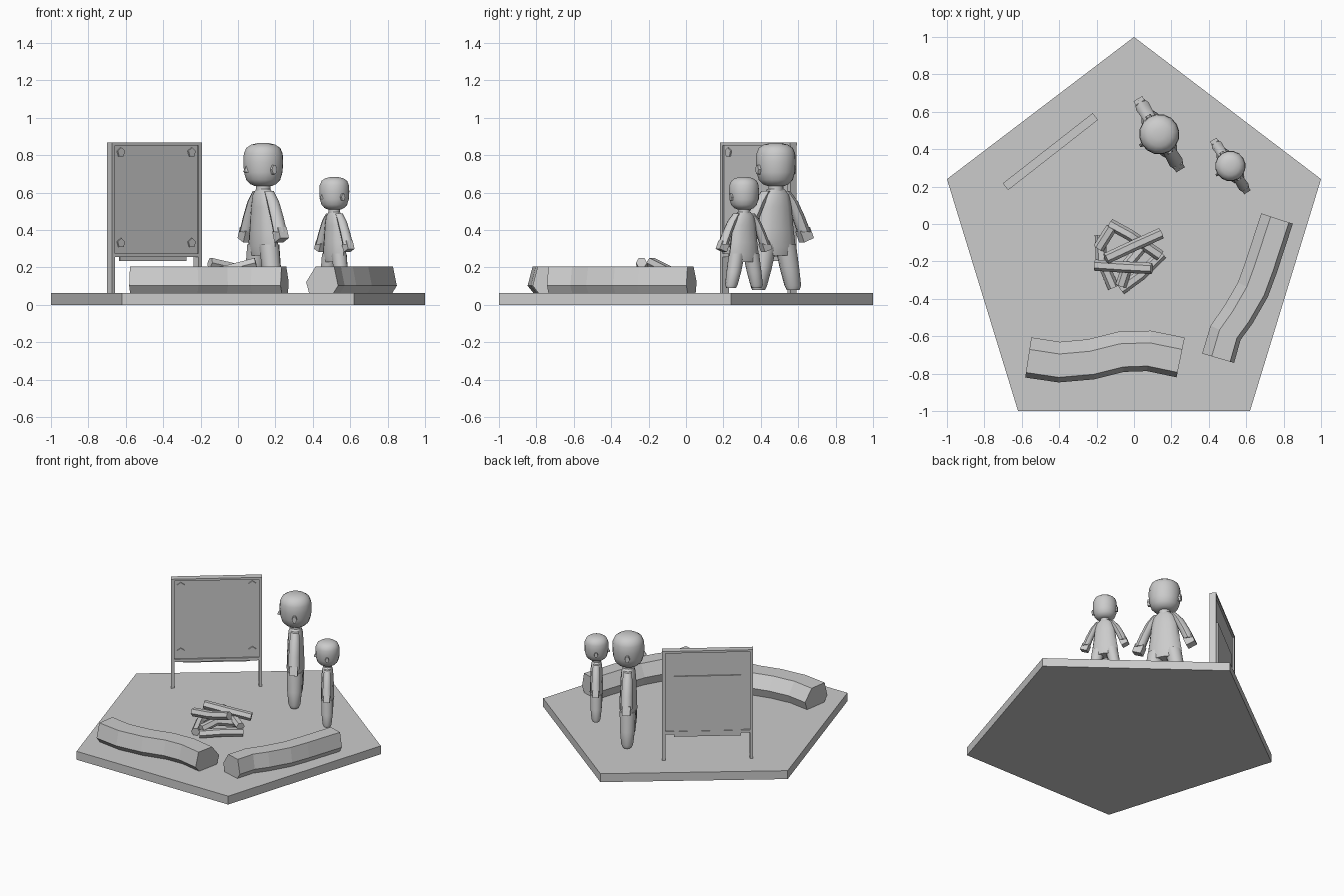
import bpy, bmesh, math
from mathutils import Vector, Matrix

if "Cube" in bpy.data.objects:
    bpy.data.objects.remove(bpy.data.objects["Cube"])

mat = bpy.data.materials.new("light grey")
mat.diffuse_color = (0.6, 0.6, 0.6, 1)
mat.use_nodes = True
mat.node_tree.nodes["Principled BSDF"].inputs["Base Color"].default_value = mat.diffuse_color


def finish(name, bm, smooth=None, matrix=None):
    bmesh.ops.recalc_face_normals(bm, faces=bm.faces[:])
    me = bpy.data.meshes.new(name)
    bm.to_mesh(me)
    bm.free()
    me.materials.append(mat)
    ob = bpy.data.objects.new(name, me)
    bpy.context.collection.objects.link(ob)
    if matrix:
        ob.matrix_world = matrix
    if smooth:
        bpy.ops.object.select_all(action='DESELECT')
        ob.select_set(True)
        bpy.context.view_layer.objects.active = ob
        bpy.ops.object.shade_smooth_by_angle(angle=math.radians(smooth))
    return ob


def loft(bm, rings):
    vs = [[bm.verts.new(p) for p in r] for r in rings]
    n = len(vs[0])
    for a, b in zip(vs, vs[1:]):
        for i in range(n):
            j = (i + 1) % n
            bm.faces.new((a[i], a[j], b[j], b[i]))
    bm.faces.new(vs[0])
    bm.faces.new(vs[-1])


def box(bm, x0, x1, y0, y1, z0, z1):
    loft(bm, [[(x0, y0, z), (x1, y0, z), (x1, y1, z), (x0, y1, z)] for z in (z0, z1)])


def oval(x, y, z, rx, ry, n=12):
    return [(x + rx * math.cos(2 * math.pi * i / n),
             y + ry * math.sin(2 * math.pi * i / n), z) for i in range(n)]


def sweep(bm, path, section):
    """Sweep a (side, up) section along a path, side staying horizontal."""
    pts = [Vector(p) for p in path]
    rings = []
    for i, p in enumerate(pts):
        t = (pts[min(i + 1, len(pts) - 1)] - pts[max(i - 1, 0)]).normalized()
        side = t.cross(Vector((0, 0, 1))).normalized()
        up = side.cross(t)
        rings.append([p + side * a + up * b for a, b in section])
    loft(bm, rings)


# Pentagon ground slab
bm = bmesh.new()
pent = [(0, 1), (-1, .24), (-.62, -1), (.62, -1), (1, .24)]
loft(bm, [[(x, y, z) for x, y in pent] for z in (0, .062)])
finish("ground_slab", bm)

# Log benches, a crooked hexagonal beam each
log_section = [(.112, .04), (.085, .143), (-.04, .143), (-.105, .06), (-.085, 0), (.08, 0)]
bench_paths = {
    "front_log_bench": (1.0, [(-.565, -.71), (-.40, -.735), (-.23, -.72), (-.07, -.68),
                              (.08, -.675), (.25, -.71)]),
    "right_log_bench": (.82, [(.447, -.717), (.487, -.58), (.555, -.485), (.633, -.35),
                              (.677, -.23), (.762, .03)]),
}
for name, (w, path) in bench_paths.items():
    bm = bmesh.new()
    sweep(bm, [(x, y, .062) for x, y in path], [(a * w, b) for a, b in log_section])
    finish(name, bm)

# Campfire sticks: leaning lower ones, two laid on top
hexa = [(.03 * math.cos(math.pi * i / 3), .03 * math.sin(math.pi * i / 3)) for i in range(6)]
sticks = [
    [(-.18, -.06, .09), (-.175, -.19, .10), (-.11, -.34, .09)],
    [(-.07, -.35, .09), (.04, -.27, .10), (.15, -.16, .09)],
    [(-.13, 0, .13), (-.02, -.06, .145), (.14, -.17, .13)],
    [(-.19, -.13, .12), (-.12, -.02, .14)],
    [(.07, -.09, .11), (-.03, -.21, .14), (-.07, -.33, .12)],
    [(-.15, -.185, .225), (0, -.115, .19), (.145, -.05, .16)],
    [(-.21, -.22, .165), (-.06, -.23, .185), (.095, -.238, .225)],
]
for i, path in enumerate(sticks):
    bm = bmesh.new()
    sweep(bm, path, hexa)
    finish(f"fire_stick_{i + 1}", bm)

# Notice board
M = Matrix.Translation((-.447, .387, 0)) @ Matrix.Rotation(math.radians(38), 4, 'Z')
bm = bmesh.new()
for s in (-1, 1):
    box(bm, *sorted((s * .283, s * .305)), -.022, .022, .06, .86)
box(bm, -.305, .305, -.023, .023, .853, .868)
box(bm, -.284, .284, -.022, .022, .255, .275)
finish("board_frame", bm, matrix=M)
bm = bmesh.new()
box(bm, -.284, .284, -.012, .010, .27, .855)
finish("board_panel", bm, matrix=M)
bm = bmesh.new()
box(bm, -.225, .225, .009, .019, .235, .68)
finish("back_plate", bm, matrix=M)
bm = bmesh.new()
for x in (-.24, .24):
    for z in (.33, .815):
        loft(bm, [[(x + .026 * math.cos(a), y, z + .026 * math.sin(a))
                   for a in [math.pi / 2 + k * math.tau / 5 for k in range(5)]]
                  for y in (-.021, -.011)])
finish("board_pins", bm, matrix=M)


# Standing figures, facing local -y
def figure(name, x, y, z, s, ang):
    m = Matrix.Translation((x, y, z)) @ Matrix.Rotation(math.radians(ang), 4, 'Z') @ Matrix.Scale(s, 4)
    # head and neck
    bm = bmesh.new()
    loft(bm, [oval(0, 0, h, r, r, 16) for h, r in (
        (.562, .045), (.572, .07), (.595, .092), (.635, .104), (.69, .108), (.735, .105),
        (.765, .092), (.783, .066), (.792, .03))])
    loft(bm, [oval(0, 0, h, .04, .04) for h in (.53, .575)])
    finish(name + "_head", bm, 50, m)
    # nose and ears
    bm = bmesh.new()
    loft(bm, [[(-.014, -.1, .635), (.014, -.1, .635), (0, -.1, .675)],
              [(-.008, -.122, .637), (.008, -.122, .637), (0, -.107, .67)]])
    for k in (-1, 1):
        loft(bm, [[(k * px, r * .018 * math.cos(a), .65 + r * .03 * math.sin(a))
                   for a in [i * math.tau / 6 for i in range(6)]]
                  for px, r in ((.095, 1), (.118, .9))])
    finish(name + "_nose_and_ears", bm, None, m)
    # torso
    bm = bmesh.new()
    loft(bm, [oval(0, 0, h, a, b) for h, a, b in (
        (.19, .11, .05), (.24, .122, .06), (.33, .108, .058), (.45, .095, .053),
        (.515, .08, .048), (.545, .05, .036))])
    finish(name + "_torso", bm, 50, m)
    # legs, arms and hands
    for k, side in ((-1, "left"), (1, "right")):
        bm = bmesh.new()
        loft(bm, [oval(k * c, 0, h, a, b, 10) for h, c, a, b in (
            (.005, .108, .036, .03), (.03, .106, .046, .042), (.12, .086, .052, .052),
            (.25, .06, .058, .056))])
        finish(f"{name}_{side}_leg", bm, 50, m)
        bm = bmesh.new()
        loft(bm, [oval(k * c, 0, h, a, b, 8) for h, c, a, b in (
            (.535, .06, .025, .028), (.48, .1, .033, .034), (.40, .14, .035, .037),
            (.315, .176, .037, .039))])
        finish(f"{name}_{side}_arm", bm, 50, m)
        bm = bmesh.new()
        loft(bm, [[(k * (c + dx * .03), dy * .027, h + k * dx * k * .012)
                   for dx, dy in ((-1, -1), (1, -1), (1, 1), (-1, 1))]
                  for c, h in ((.168, .33), (.192, .272))])
        finish(f"{name}_{side}_hand", bm, None, m)


figure("adult", .135, .48, .073, 1.0, -59)
figure("child", .515, .31, .085, .755, -57)
